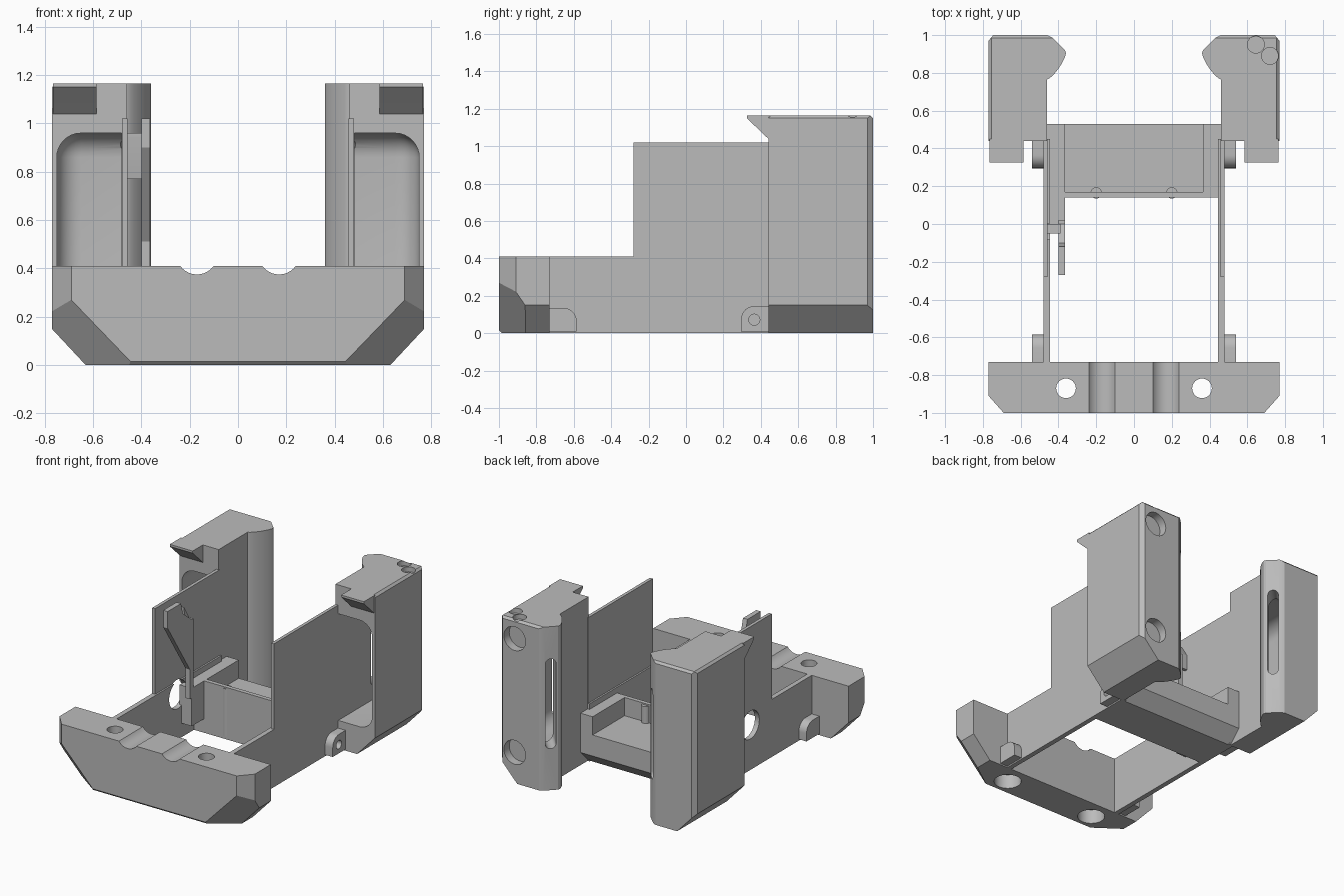
import bpy, bmesh, math
from mathutils import Vector, Matrix

old = bpy.data.objects.get("Cube")
if old:
    bpy.data.objects.remove(old, do_unlink=True)

grey = bpy.data.materials.new("plain_grey")
grey.use_nodes = True
grey.diffuse_color = (0.5, 0.5, 0.5, 1)
grey.node_tree.nodes["Principled BSDF"].inputs["Base Color"].default_value = (0.5, 0.5, 0.5, 1)


def to_object(name, bm):
    bmesh.ops.recalc_face_normals(bm, faces=bm.faces)
    mesh = bpy.data.meshes.new(name)
    bm.to_mesh(mesh)
    bm.free()
    mesh.materials.append(grey)
    ob = bpy.data.objects.new(name, mesh)
    bpy.context.scene.collection.objects.link(ob)
    return ob


def prism(name, pts, axis, lo, hi):
    """Extrude a 2D outline along one axis."""
    place = {"x": lambda a, b, t: (t, a, b),
             "y": lambda a, b, t: (a, t, b),
             "z": lambda a, b, t: (a, b, t)}[axis]
    bm = bmesh.new()
    face = bm.faces.new([bm.verts.new(place(a, b, lo)) for a, b in pts])
    new = bmesh.ops.extrude_face_region(bm, geom=[face])["geom"]
    move = Vector(place(0, 0, hi - lo))
    bmesh.ops.translate(bm, vec=move, verts=[v for v in new if isinstance(v, bmesh.types.BMVert)])
    return to_object(name, bm)


def box(name, x, y, z):
    return prism(name, [(x[0], y[0]), (x[1], y[0]), (x[1], y[1]), (x[0], y[1])], "z", *z)


def disc(cx, cy, r, n=32):
    return [(cx + r * math.cos(i * math.tau / n), cy + r * math.sin(i * math.tau / n)) for i in range(n)]


def cut(ob, *cutters):
    for c in cutters:
        mod = ob.modifiers.new("cut", "BOOLEAN")
        mod.operation, mod.solver, mod.object = "DIFFERENCE", "EXACT", c
        bpy.context.view_layer.objects.active = ob
        bpy.ops.object.modifier_apply(modifier=mod.name)
        bpy.data.objects.remove(c, do_unlink=True)


def slice_off(ob, point, normal):
    """Remove everything on the normal side of a plane and cap it."""
    bm = bmesh.new()
    bm.from_mesh(ob.data)
    res = bmesh.ops.bisect_plane(bm, geom=bm.verts[:] + bm.edges[:] + bm.faces[:], dist=1e-5,
                                 plane_co=point, plane_no=normal, clear_outer=True)
    bmesh.ops.holes_fill(bm, edges=[e for e in bm.edges if e.is_boundary])
    bmesh.ops.recalc_face_normals(bm, faces=bm.faces)
    bm.to_mesh(ob.data)
    bm.free()


def span(s, a, b):
    return sorted((s * a, s * b))


# Front bumper with faceted corners, cable grooves and countersunk bolt holes
bumper = box("front_bumper", (-.77, .77), (-1, -.73), (0, .41))
for s in (-1, 1):
    slice_off(bumper, (s * .63, 0, 0), (s * .15, 0, -.14))
    slice_off(bumper, (s * .69, -1, 0), (s * .09, -.08, 0))
    slice_off(bumper, (s * .44, -1, .01), (s * .0364, -.0508, -.035))
slice_off(bumper, (0, -1, .015), (0, -1, -1))
for s in (-1, 1):
    cut(bumper,
        prism("groove", disc(s * .17, .46, .085), "y", -1.1, -.6),
        prism("bolt_hole", disc(s * .36, -.87, .052), "z", -.1, .6),
        prism("bolt_head", disc(s * .36, -.87, .09), "z", -.1, .1))

# Rear tray: front rim, end posts and recessed floor with a chamfered lower edge
prism("tray_floor", [(.14, 0), (.44, 0), (.53, .09), (.53, .24), (.14, .24)], "x", -.46, .46)
box("tray_front_rim", (-.46, .46), (.14, .17), (.2, .37))
box("left_tray_post", (.365, .46), (.16, .53), (.2, .37))
box("right_tray_post", (-.46, -.365), (.16, .53), (.2, .37))
box("right_inner_ledge", (-.46, -.365), (0, .15), (.1, .37))
for s in (-1, 1):
    prism("tray_bump", disc(s * .2, .165, .03, 20), "z", .02, .36)

for s, side in ((1, "left"), (-1, "right")):
    # Side wall: thick lower rail and thin upper panel
    rail = box(side + "_rail", span(s, .445, .48), (-.74, .45), (0, .41))
    panel = box(side + "_panel", span(s, .457, .48), (-.28, .45), (.405, 1.02))
    if s < 0:
        for part in (rail, panel):
            cut(part, prism("wall_hole", disc(-.04, .32, .1), "x", -.6, -.4))

    # Small lugs outside the wall
    arc = [(.07 * math.cos(a * math.pi / 16), .07 * math.sin(a * math.pi / 16)) for a in range(9)]
    prism(side + "_front_lug", [(-.74, .01), (-.585, .01)] +
          [(-.655 + a, .065 + b) for a, b in arc] + [(-.74, .135)], "x", *span(s, .47, .54))
    lug = prism(side + "_rear_lug", [(.45, .01), (.295, .01)] +
                [(.365 - a, .075 + b) for a, b in arc] + [(.45, .145)], "x", *span(s, .47, .54))
    cut(lug, prism("pin_hole", disc(.365, .072, .03, 20), "x", *span(s, .49, .6)))

    # Rear grip pillar with a flared inner edge
    flare = [(.36 + .1 * math.sin(t), .765 + .14 * math.cos(t))
             for t in (i * math.pi / 20 for i in range(11))]
    inner = [(.72 - x, y) for x, y in flare]
    curve = [(.36 + .1 * (1 - math.cos(t)), .905 - .14 * math.sin(t))
             for t in (i * math.pi / 20 for i in range(11))]
    outline = [(.77, .44), (.77, .97), (.745, 1), (.46, 1), (.43, .985), (.365, .92)]
    outline += [(.46 - .1 * math.cos(t) ** 1.5 if t < 1.57 else .46, .905 - .14 * math.sin(t) ** 1.5)
                for t in (i * math.pi / 20 for i in range(11))] + [(.46, .44)]
    pillar = prism(side + "_pillar", [(s * x, y) for x, y in outline], "z", 0, 1.165)
    slice_off(pillar, (s * .63, 0, 0), (s * .15, 0, -.14))
    slice_off(pillar, (0, 1, 1.15), (0, 1, 1))
    slice_off(pillar, (s * .77, 0, 1.15), (s, 0, 1))

    # Hollow with rounded outer edges, and the slot through the flared edge
    hollow = box("hollow", span(s, .482, .75), (.2, .92), (.2, .96))
    bm = bmesh.new()
    bm.from_mesh(hollow.data)
    bmesh.ops.bevel(bm, geom=[e for e in bm.edges if any(abs(v.co.x) > .6 for v in e.verts)],
                    offset=.1, segments=8, profile=.5, affect="EDGES")
    bm.to_mesh(hollow.data)
    bm.free()
    ends = [(.035 * math.cos(t), .035 * math.sin(t)) for t in (i * math.pi / 10 for i in range(11))]
    slot = prism("slot", [(a, .9 + b) for a, b in ends] + [(-a, .33 - b) for a, b in ends], "y", -.15, .15)
    slot.data.transform(Matrix.Translation((s * .42, .93, 0)) @ Matrix.Rotation(s * math.radians(42), 4, "Z"))
    cut(pillar, hollow, slot)
    if s > 0:
        cut(pillar,
            prism("upper_socket", disc(.65, 1.03, .085), "y", .94, 1.1),
            prism("lower_socket", disc(.65, .22, .085), "y", .94, 1.1),
            prism("top_hole_a", disc(.645, .95, .045, 24), "z", 1.13, 1.3),
            prism("top_hole_b", disc(.72, .89, .045, 24), "z", 1.13, 1.3))

    # Overhanging lip at the top of the pillar
    prism(side + "_lip", [(.45, 1.03), (.44, 1.04), (.325, 1.15), (.325, 1.165), (.45, 1.165)],
          "x", *span(s, .585, .765))

# Inner bracket forming a slot beside the right panel
prism("bracket_plate", [(-.27, .9), (-.27, 1.02), (-.12, 1.02), (-.1, .94), (0, .86), (0, .48)],
      "x", -.4, -.365)
prism("bracket_web", [(-.05, .94), (-.05, .96), (0, .88), (0, .77), (-.02, .77)], "x", -.46, -.39)
box("bracket_stem", (-.4, -.365), (-.02, .02), (.3, .86))

# Smooth curved surfaces while keeping edges sharp
for ob in bpy.context.scene.objects:
    ob.select_set(ob.type == "MESH")
    if ob.type == "MESH":
        bpy.context.view_layer.objects.active = ob
bpy.ops.object.shade_smooth_by_angle(angle=math.radians(25))
